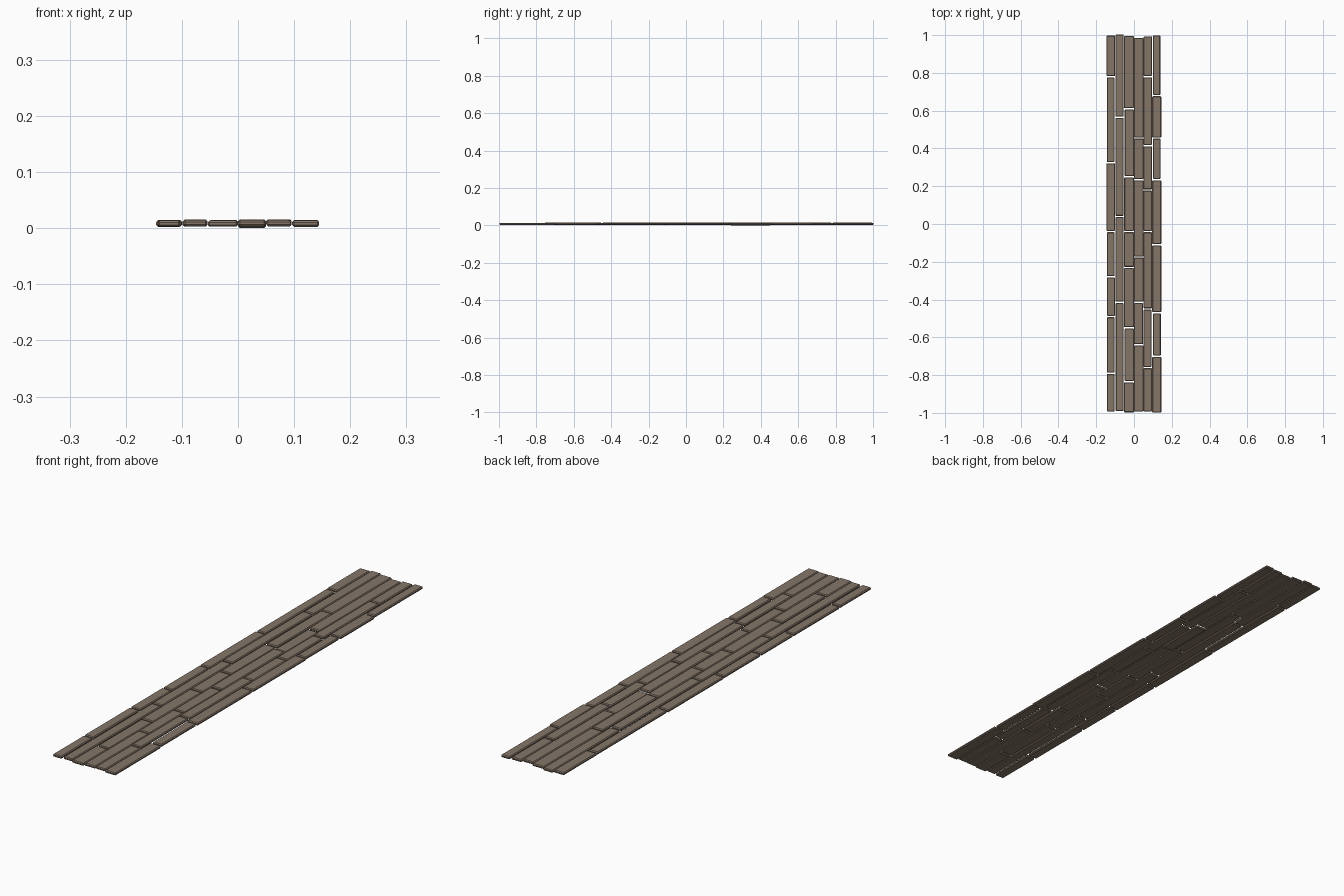
import bpy, bmesh, random

random.seed(4)
wood = bpy.data.materials.new("weathered brown wood")
wood.diffuse_color = (0.235, 0.18, 0.138, 1)

THICK, BEVEL, END_GAP = 0.0108, 0.0032, 0.007

# one row per board column: left x, right x, end joints from front to back
columns = [
    (-0.146, -0.099, [-0.993, -0.79, -0.49, -0.28, -0.04, 0.325, 0.78, 0.997]),
    (-0.099, -0.054, [-0.990, -0.415, 0.04, 0.565, 1.003]),
    (-0.054, 0.000, [-0.997, -0.835, -0.55, -0.23, -0.04, 0.25, 0.61, 0.995]),
    (0.000, 0.050, [-0.993, -0.64, -0.415, -0.175, 0.235, 0.455, 0.985]),
    (0.050, 0.096, [-0.992, -0.76, -0.45, -0.04, 0.18, 0.415, 0.78, 0.993]),
    (0.096, 0.145, [-0.998, -0.70, -0.47, -0.11, 0.235, 0.455, 0.68, 0.998]),
]
# boards with a wide open seam: (column, board) -> (left inset, right inset)
seams = {(0, 0): (.003, .004), (0, 1): (.002, .004), (0, 2): (.002, .002),
         (0, 3): (.002, .003), (0, 4): (0, .002), (0, 5): (.002, .005),
         (1, 0): (.002, .001), (2, 1): (.004, 0), (2, 5): (.005, 0),
         (2, 4): (.002, 0), (3, 1): (0, .003), (4, 1): (0, .003),
         (5, 1): (.005, .003), (5, 4): (.004, .004), (5, 6): (.004, .006)}
# boards lying noticeably higher or lower than the rest
heights = {(3, 4): 0.0, (4, 1): 0.005, (4, 2): 0.005, (4, 5): 0.0048,
           (2, 5): 0.0042, (3, 3): 0.005, (1, 2): 0.0046}


def board(name, x0, x1, y0, y1, z0):
    """One board with chamfered edges."""
    bm = bmesh.new()
    bmesh.ops.create_cube(bm, size=1)
    for v in bm.verts:
        v.co.x = x0 if v.co.x < 0 else x1
        v.co.y = y0 if v.co.y < 0 else y1
        v.co.z = z0 if v.co.z < 0 else z0 + THICK
    bmesh.ops.bevel(bm, geom=bm.edges[:], offset=BEVEL, segments=1,
                    affect='EDGES', profile=0.5)
    bmesh.ops.recalc_face_normals(bm, faces=bm.faces[:])
    mesh = bpy.data.meshes.new(name)
    bm.to_mesh(mesh)
    bm.free()
    mesh.materials.append(wood)
    bpy.context.collection.objects.link(bpy.data.objects.new(name, mesh))


# staggered boards
for c, (x0, x1, joints) in enumerate(columns):
    last = len(joints) - 2
    for b in range(last + 1):
        left, right = seams.get((c, b), (0.0004, 0.0004))
        z = heights.get((c, b), 0.003 + random.uniform(-0.0005, 0.0005))
        front = joints[b] + (END_GAP / 2 if b else 0)
        back = joints[b + 1] - (END_GAP / 2 if b < last else 0)
        board(f"floor_board_{c + 1}_{b + 1}", x0 + left, x1 - right, front, back, z)
